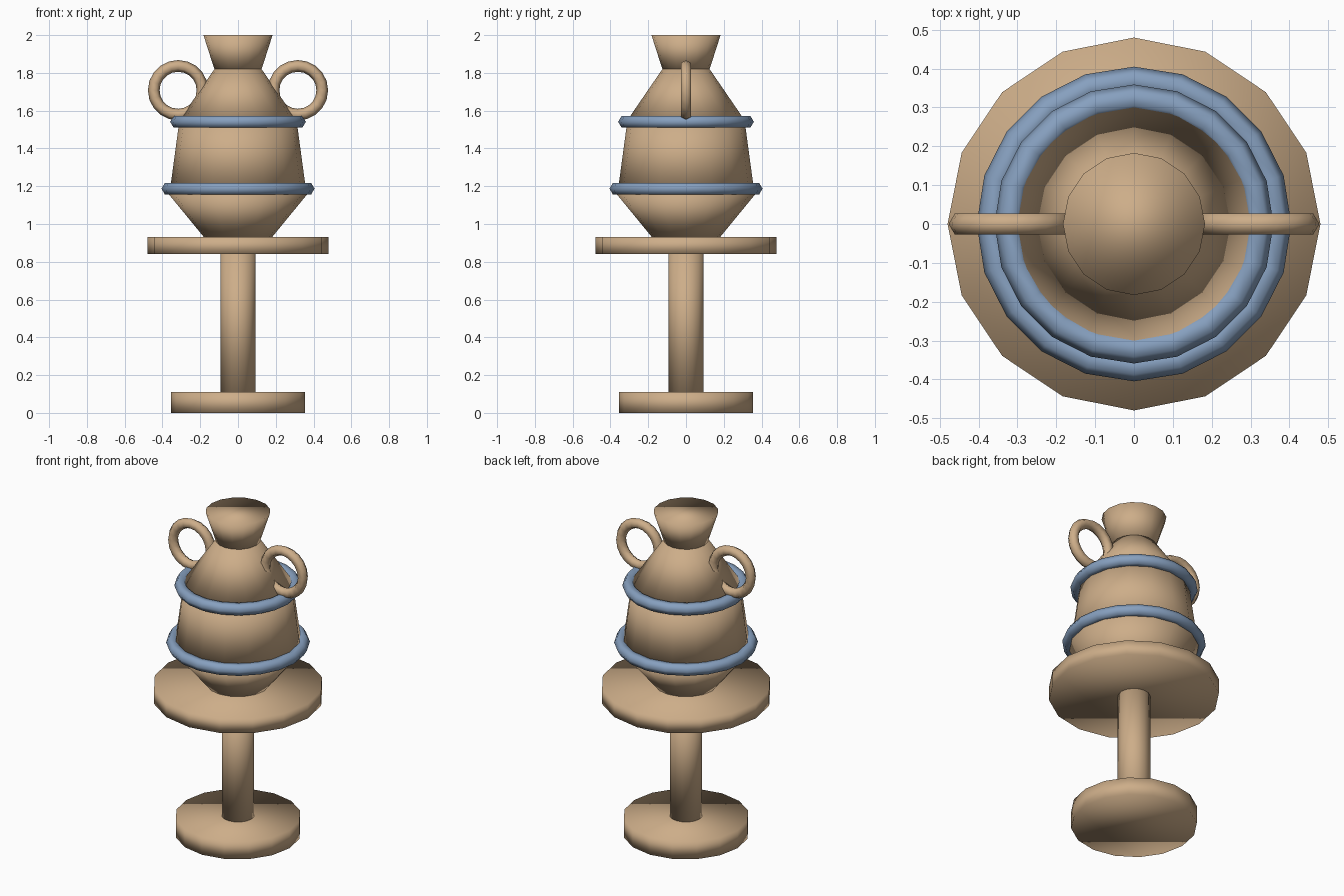
import bpy
import math

if "Cube" in bpy.data.objects:
    bpy.data.objects.remove(bpy.data.objects["Cube"], do_unlink=True)


def material(name, colour):
    mat = bpy.data.materials.new(name)
    mat.use_nodes = True
    mat.diffuse_color = colour
    mat.node_tree.nodes["Principled BSDF"].inputs["Base Color"].default_value = colour
    return mat


clay = material("tan clay", (0.61, 0.42, 0.25, 1))
blue = material("blue glaze", (0.24, 0.35, 0.52, 1))


def finish(name, mat):
    obj = bpy.context.object
    obj.name = name
    obj.data.materials.append(mat)
    bpy.ops.object.shade_smooth()
    return obj


def section(name, r1, r2, z1, z2):
    """Closed sixteen-sided drum or cone between two heights."""
    bpy.ops.mesh.primitive_cone_add(vertices=16, radius1=r1, radius2=r2,
                                    depth=z2 - z1, location=(0, 0, (z1 + z2) / 2))
    return finish(name, clay)


def ring(name, mat, major, minor, location, tilt=0):
    bpy.ops.mesh.primitive_torus_add(major_segments=20, minor_segments=6,
                                     major_radius=major, minor_radius=minor,
                                     location=location, rotation=(tilt, 0, 0))
    return finish(name, mat)


# Stand
section("stand_base", 0.355, 0.355, 0, 0.11)
section("stand_column", 0.092, 0.092, 0.11, 0.84)
section("stand_plate", 0.48, 0.48, 0.84, 0.93)

# Vase body
section("vase_lower_body", 0.18, 0.385, 0.93, 1.18)
section("vase_middle_body", 0.36, 0.31, 1.18, 1.55)
section("vase_shoulder", 0.31, 0.125, 1.55, 1.82)
section("vase_neck", 0.125, 0.183, 1.82, 2.0)

# Glazed bands
ring("lower_band", blue, 0.369, 0.036, (0, 0, 1.187))
ring("upper_band", blue, 0.323, 0.036, (0, 0, 1.541))

# Loop handles
for side, x in (("left", 0.317), ("right", -0.317)):
    ring(side + "_handle", clay, 0.129, 0.031, (x, 0, 1.708), math.pi / 2)
